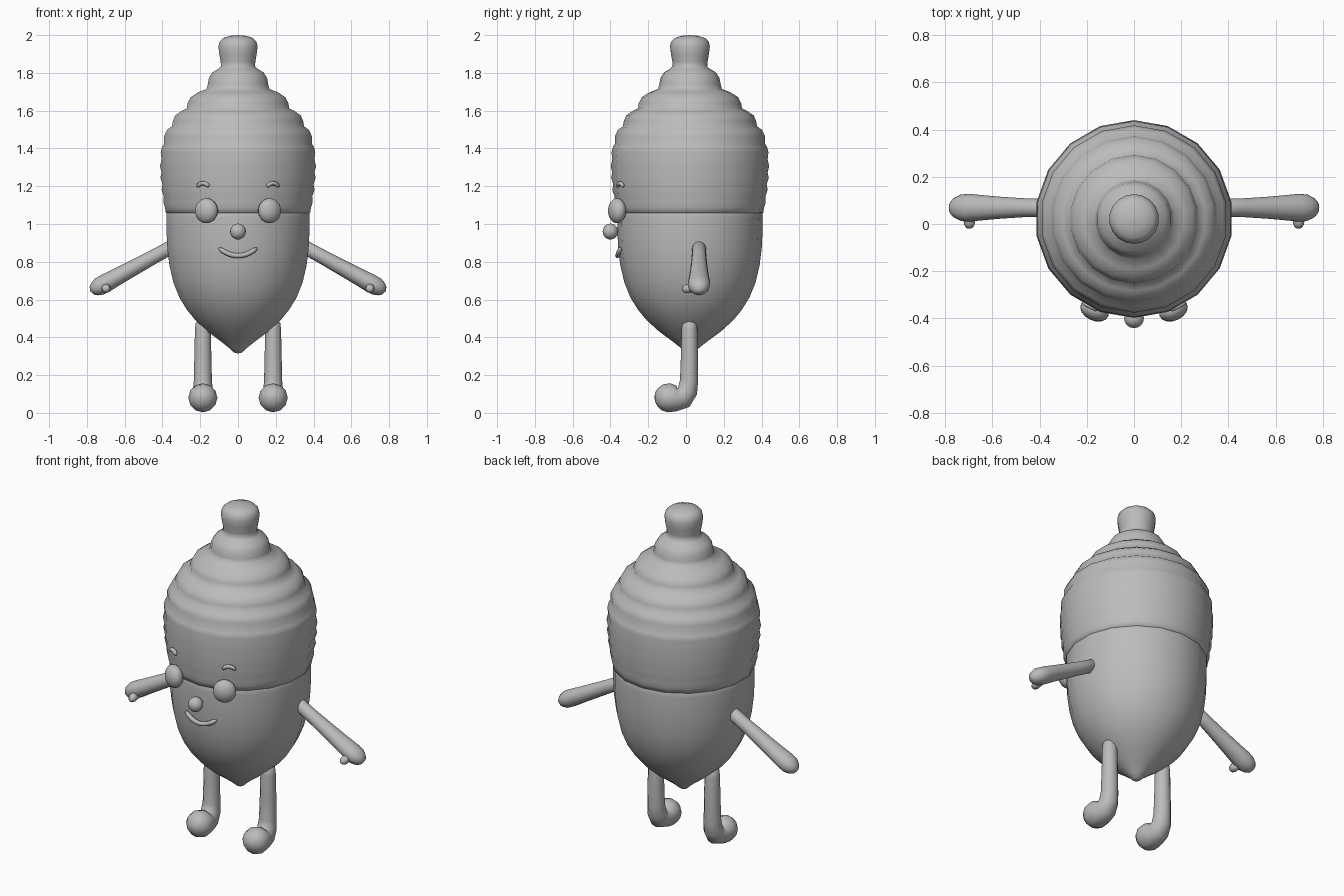
import bpy, bmesh, math
from mathutils import Vector

grey = bpy.data.materials.new("plain_grey")
grey.diffuse_color = (0.5, 0.5, 0.5, 1)


def finish(name, bm):
    bmesh.ops.remove_doubles(bm, verts=bm.verts, dist=0.0002)
    bmesh.ops.recalc_face_normals(bm, faces=bm.faces)
    for f in bm.faces:
        f.smooth = True
    me = bpy.data.meshes.new(name)
    bm.to_mesh(me)
    bm.free()
    me.materials.append(grey)
    ob = bpy.data.objects.new(name, me)
    bpy.context.collection.objects.link(ob)
    return ob


def loft(name, rings):
    """Skin a list of equally sized closed rings and close both ends."""
    bm = bmesh.new()
    vs = [[bm.verts.new(p) for p in ring] for ring in rings]
    n = len(vs[0])
    for a, b in zip(vs, vs[1:]):
        for i in range(n):
            j = (i + 1) % n
            bm.faces.new((a[i], a[j], b[j], b[i]))
    for end in (vs[0], vs[-1]):
        c = bm.verts.new(sum((v.co for v in end), Vector()) / n)
        for i in range(n):
            bm.faces.new((end[i], end[(i + 1) % n], c))
    bmesh.ops.dissolve_degenerate(bm, dist=1e-5, edges=bm.edges)
    return finish(name, bm)


def lathe(name, profile, sides=18, cy=0.021):
    k = 1 / math.cos(math.pi / sides)
    rings = []
    for r, z in profile:
        r = max(r * k, 0.001)
        rings.append([Vector((r * math.cos(a), cy + r * math.sin(a), z))
                      for a in (math.pi / 2 + math.tau * i / sides for i in range(sides))])
    return loft(name, rings)


def tube(name, path, ref, sides=12):
    """path entries: (point, radius across, radius along ref)."""
    pts = [Vector(p[0]) for p in path]
    rings = []
    for i, (_, ru, rv) in enumerate(path):
        t = (pts[min(i + 1, len(pts) - 1)] - pts[max(i - 1, 0)]).normalized()
        u = Vector(ref).cross(t).normalized()
        v = t.cross(u)
        rings.append([pts[i] + u * ru * math.cos(a) + v * rv * math.sin(a)
                      for a in (math.tau * k / sides for k in range(sides))])
    return loft(name, rings)


def ball(name, loc, scale, turn=0):
    bm = bmesh.new()
    bmesh.ops.create_uvsphere(bm, u_segments=16, v_segments=12, radius=1)
    ob = finish(name, bm)
    ob.location, ob.scale, ob.rotation_euler = loc, scale, (0, 0, turn)


# Nut body
lathe("nut_body", [
    (0, 0.315), (0.022, 0.32), (0.045, 0.342), (0.09, 0.378), (0.16, 0.43), (0.225, 0.49),
    (0.27, 0.545), (0.31, 0.61), (0.342, 0.69), (0.363, 0.78), (0.374, 0.87), (0.378, 0.95),
    (0.379, 1.03), (0.375, 1.12)])

# Ribbed cap with stalk
lathe("ribbed_cap", [
    (0.36, 1.055), (0.382, 1.06), (0.386, 1.085), (0.395, 1.115), (0.393, 1.145),
    (0.405, 1.18), (0.400, 1.21), (0.411, 1.245), (0.405, 1.272), (0.413, 1.305),
    (0.405, 1.342), (0.409, 1.38), (0.402, 1.408), (0.391, 1.425), (0.391, 1.465),
    (0.376, 1.498), (0.350, 1.517), (0.345, 1.545), (0.333, 1.574), (0.300, 1.598),
    (0.271, 1.612), (0.267, 1.64), (0.250, 1.672), (0.210, 1.698), (0.166, 1.715),
    (0.160, 1.74), (0.154, 1.773), (0.135, 1.803), (0.103, 1.822), (0.090, 1.835),
    (0.092, 1.86), (0.099, 1.90), (0.104, 1.94), (0.097, 1.967), (0.08, 1.984),
    (0.045, 1.996), (0, 2.0)])

# Nose
ball("nose", (0, -0.4, 0.96), (0.042, 0.041, 0.042))

# Smile
smile = []
for i in range(13):
    s = i / 6 - 1
    x = 0.1 * s
    y = 0.021 - math.sqrt(0.383 ** 2 - x * x)
    r = 0.013 if abs(s) < 0.95 else 0.006
    smile.append(((x, y, 0.832 + 0.04 * s * s), r, r))
tube("smile", smile, (0, 1, 0), 8)

for side, s in (("left", -1), ("right", 1)):
    # Eyes
    ball(side + "_eye", (s * 0.167, -0.365, 1.07), (0.064, 0.045, 0.066), s * math.radians(25))

    # Eyebrows
    brow = []
    for i in range(9):
        k = i / 4 - 1
        x = 0.185 + 0.031 * k
        r = 0.011 if abs(k) < 0.95 else 0.006
        brow.append(((s * x, 0.021 - math.sqrt(0.414 ** 2 - x * x), 1.216 - 0.018 * k * k), r, r))
    tube(side + "_eyebrow", brow, (0, 1, 0), 8)

    # Arms widening into rounded hands
    arm = [(0.33, 0.002, 0.002), (0.335, 0.025, 0.025), (0.35, 0.037, 0.037),
           (0.45, 0.038, 0.039), (0.56, 0.042, 0.046), (0.64, 0.045, 0.053),
           (0.70, 0.049, 0.059), (0.735, 0.048, 0.056), (0.76, 0.037, 0.043),
           (0.775, 0.022, 0.026), (0.781, 0.002, 0.002)]
    tube(side + "_arm", [((s * x, 0.069, 0.89 - 0.547 * (x - 0.33)), a, b)
                         for x, a, b in arm], (0, 1, 0))
    tube(side + "_thumb", [((s * 0.70, 0.04, 0.665), 0.026, 0.026),
                           ((s * 0.698, 0.0, 0.656), 0.023, 0.023),
                           ((s * 0.695, -0.014, 0.652), 0.016, 0.016),
                           ((s * 0.694, -0.019, 0.65), 0.002, 0.002)], (1, 0, 0), 8)

    # Legs bending forward into round feet
    leg = [(0.018, 0.502, 0.002), (0.018, 0.495, 0.022), (0.018, 0.475, 0.038),
           (0.018, 0.44, 0.042), (0.018, 0.30, 0.045), (0.016, 0.17, 0.048),
           (0.008, 0.115, 0.053), (-0.015, 0.082, 0.060), (-0.05, 0.077, 0.068),
           (-0.09, 0.08, 0.077), (-0.125, 0.082, 0.069), (-0.15, 0.083, 0.048),
           (-0.163, 0.083, 0.025), (-0.167, 0.083, 0.002)]
    tube(side + "_leg", [((s * 0.186, y, z), r, r) for y, z, r in leg], (1, 0, 0))
